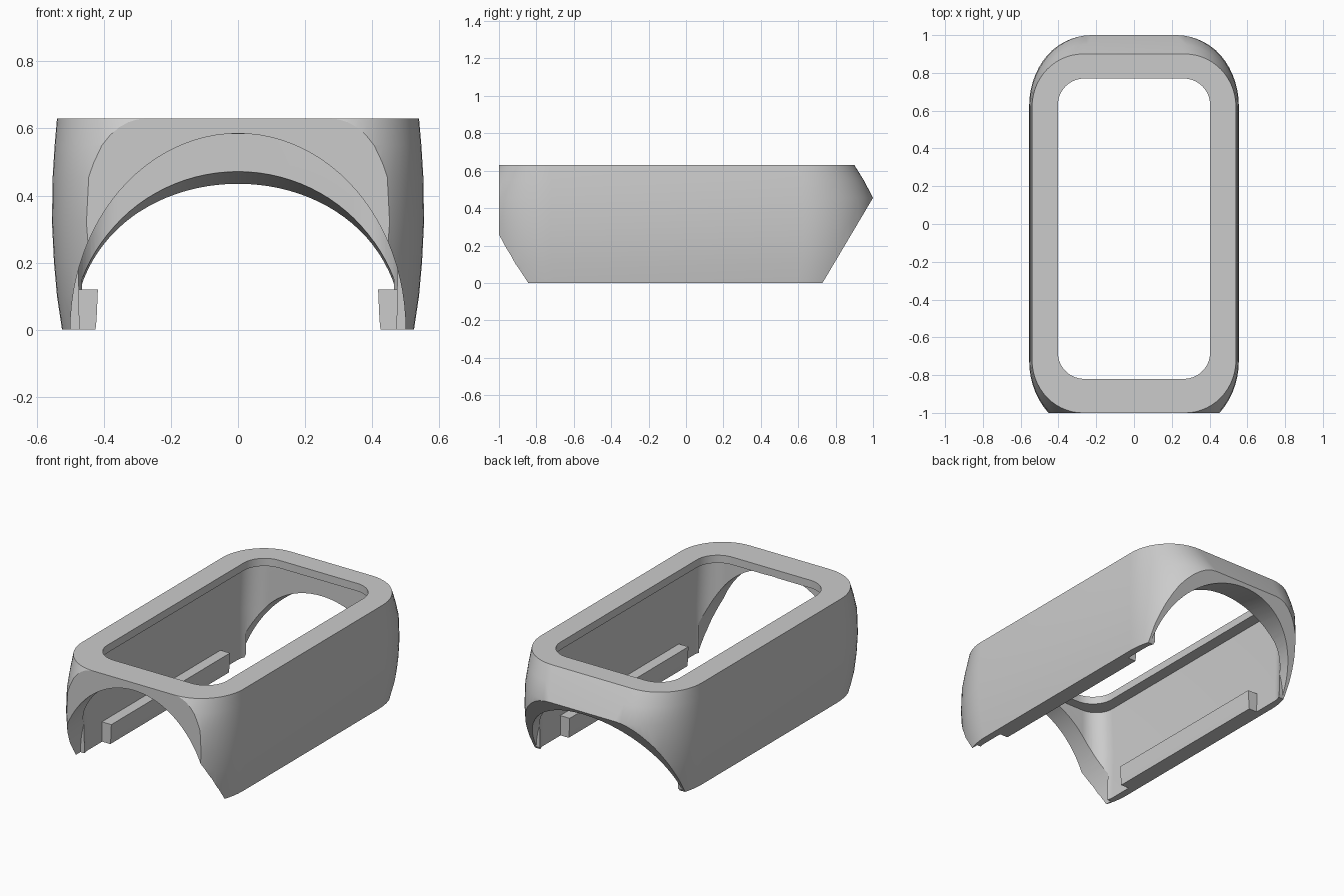
import bpy, bmesh, math

if "Cube" in bpy.data.objects:
    bpy.data.objects.remove(bpy.data.objects["Cube"])

grey = bpy.data.materials.new("grey")
grey.diffuse_color = (0.6, 0.6, 0.6, 1)
grey.use_nodes = True
grey.node_tree.nodes["Principled BSDF"].inputs["Base Color"].default_value = grey.diffuse_color


def rounded(hx, y0, y1, rx, ry, z, n=14):
    """Rounded rectangle outline at height z."""
    pts = []
    for q in range(4):
        cx = (hx - rx) * (1 if q in (0, 3) else -1)
        cy = y1 - ry if q < 2 else y0 + ry
        for i in range(n + 1):
            a = math.pi / 2 * (q + i / n)
            pts.append((cx + rx * math.cos(a), cy + ry * math.sin(a), z))
    return pts


def ellipse(a, b, y, n=96):
    """Upright ellipse centred on the floor."""
    return [(a * math.cos(2 * math.pi * i / n), y, b * math.sin(2 * math.pi * i / n))
            for i in range(n)]


def loft(name, rings):
    """Closed solid through matching outlines."""
    bm = bmesh.new()
    loops = [[bm.verts.new(p) for p in r] for r in rings]
    for a, b in zip(loops, loops[1:]):
        for i in range(len(a)):
            j = (i + 1) % len(a)
            bm.faces.new((a[i], a[j], b[j], b[i]))
    bm.faces.new(loops[0])
    bm.faces.new(loops[-1])
    bmesh.ops.recalc_face_normals(bm, faces=bm.faces)
    me = bpy.data.meshes.new(name)
    bm.to_mesh(me)
    bm.free()
    ob = bpy.data.objects.new(name, me)
    bpy.context.collection.objects.link(ob)
    me.materials.append(grey)
    return ob


def prism(name, profile, x0, x1):
    """Side profile (y, z) extruded along x."""
    return loft(name, [[(x, y, z) for y, z in profile] for x in (x0, x1)])


# Bulging outer body: z, half width, half length, corner radii
sections = [(0, .525, 1.03, .33, .38), (.1, .54, 1.045, .33, .38),
            (.2, .549, 1.052, .33, .38), (.32, .555, 1.055, .33, .38),
            (.455, .553, 1.05, .33, .38), (.55, .547, 1.0, .30, .33),
            (.63, .54, .95, .27, .28)]
shell = loft("shell", [rounded(hx, -.05 - hl, -.05 + hl, rx, ry, z)
                       for z, hx, hl, rx, ry in sections])

# Cavity, top window, end arches and end trims
cutters = [
    loft("cavity", [rounded(.478, -.88, .80, .12, .12, -.1),
                    rounded(.485, -.88, .80, .12, .12, .3),
                    rounded(.475, -.88, .80, .12, .12, .583)]),
    loft("window", [rounded(.403, -.82, .77, .14, .14, z) for z in (.4, .8)]),
    loft("front_arch", [ellipse(.5, .585, y) for y in (-1.3, -.80)]),
    loft("back_arch", [ellipse(.49, .483, .74), ellipse(.475, .425, 1.04)]),
    prism("front_trim", [(-1, -.2), (-1, 1), (-1.4, 1), (-1.4, -.2)], -1, 1),
    prism("back_trim", [(.73 - .0593, -.1), (1.0593, .555), (1.5, .555), (1.5, -.1)], -1, 1),
]
bpy.context.view_layer.objects.active = shell
for c in cutters:
    m = shell.modifiers.new(c.name, 'BOOLEAN')
    m.operation, m.solver, m.object = 'DIFFERENCE', 'EXACT', c
    bpy.ops.object.modifier_apply(modifier=m.name)
    bpy.data.objects.remove(c)

bpy.ops.object.select_all(action='DESELECT')
shell.select_set(True)
bpy.ops.object.shade_smooth_by_angle(angle=math.radians(25))

# Inner rails along the lower walls
for side, label in ((-1, "left_rail"), (1, "right_rail")):
    section = [(.425, 0), (.50, 0), (.50, .12), (.418, .12), (.422, .03)]
    loft(label, [[(side * x, y, z) for x, z in section] for y in (-.62, .52)])
